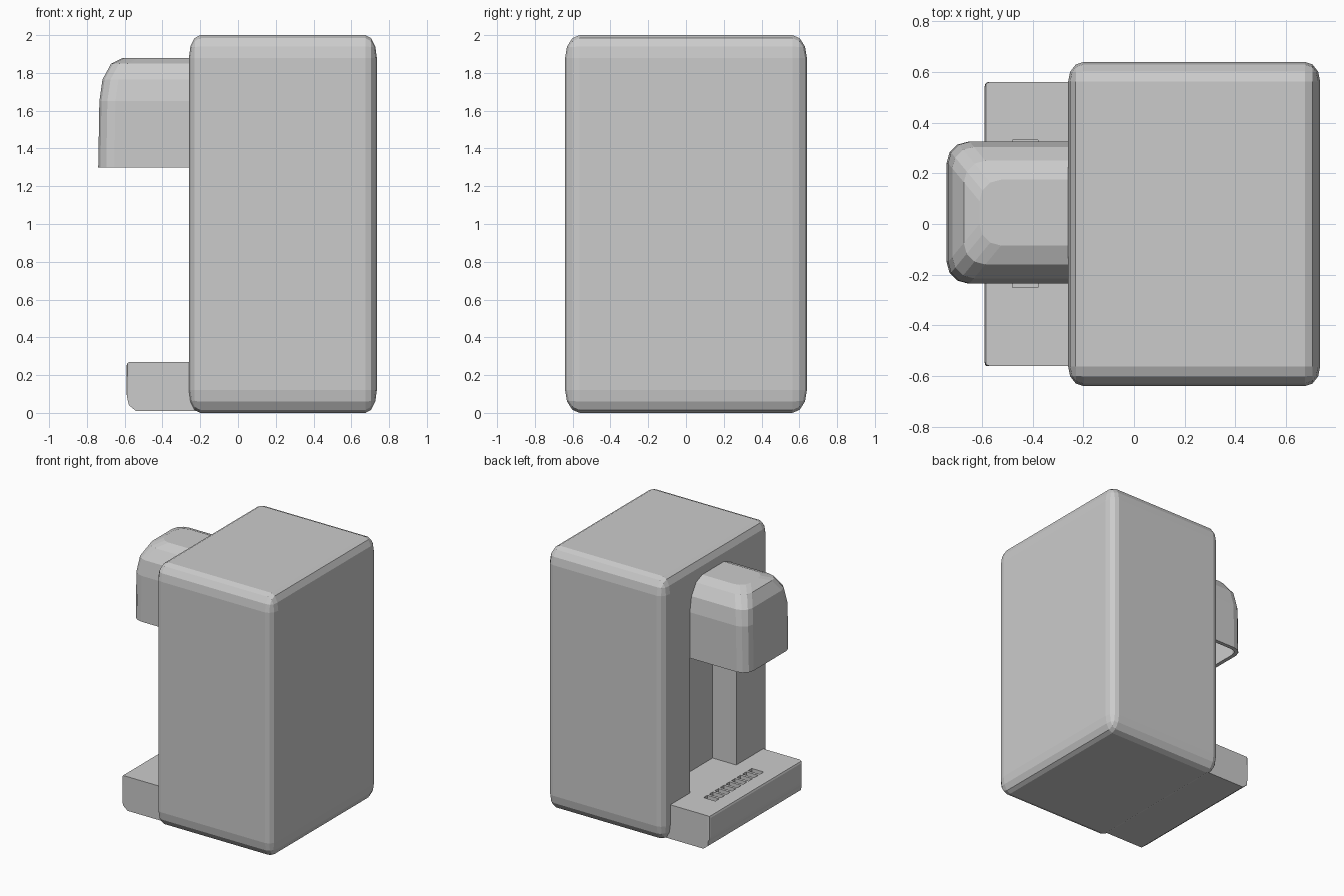
import bpy, bmesh
from math import sin, cos, pi
from mathutils import Vector

if "Cube" in bpy.data.objects:
    bpy.data.objects.remove(bpy.data.objects["Cube"])


def finish(name, bm):
    bmesh.ops.recalc_face_normals(bm, faces=bm.faces)
    me = bpy.data.meshes.new(name)
    bm.to_mesh(me)
    bm.free()
    ob = bpy.data.objects.new(name, me)
    bpy.context.collection.objects.link(ob)
    return ob


def add_box(bm, lo, hi, bevel=0, segments=3):
    """Box between two corners; bevel is a fraction of each dimension."""
    part = bmesh.new()
    bmesh.ops.create_cube(part, size=1)
    if bevel:
        bmesh.ops.bevel(part, geom=part.edges[:], offset=bevel, segments=segments,
                        profile=0.5, affect='EDGES')
    lo, hi = Vector(lo), Vector(hi)
    bmesh.ops.scale(part, vec=hi - lo, verts=part.verts)
    bmesh.ops.translate(part, vec=(lo + hi) / 2, verts=part.verts)
    me = bpy.data.meshes.new("temp")
    part.to_mesh(me)
    part.free()
    bm.from_mesh(me)
    bpy.data.meshes.remove(me)


def apply(ob, mod):
    bpy.context.view_layer.objects.active = ob
    bpy.ops.object.modifier_apply(modifier=mod.name)


def cut(ob, boxes):
    bm = bmesh.new()
    for lo, hi in boxes:
        add_box(bm, lo, hi)
    cutter = finish("cutter", bm)
    cutter.hide_render = True
    mod = ob.modifiers.new("cut", 'BOOLEAN')
    mod.operation = 'DIFFERENCE'
    mod.object = cutter
    apply(ob, mod)
    bpy.data.objects.remove(cutter)


Y0, Y1 = -0.235, 0.325   # width of the spout head and the recess below it

# Main body with a tall recess in its left face
bm = bmesh.new()
add_box(bm, (-0.26, -0.64, 0), (0.735, 0.64, 2), 0.06)
body = finish("body", bm)
cut(body, [((-0.4, Y0, 0.25), (-0.06, Y1, 1.3))])

# Drip tray: side profile extruded across, with grille slots
profile = [(0, 0.27), (-0.59, 0.27), (-0.59, 0.09), (-0.577, 0.04), (-0.54, 0.01), (0, 0.01)]
bm = bmesh.new()
face = bm.faces.new([bm.verts.new((x, -0.56, z)) for x, z in profile])
ext = bmesh.ops.extrude_face_region(bm, geom=[face])
bmesh.ops.translate(bm, vec=(0, 1.12, 0),
                    verts=[v for v in ext["geom"] if isinstance(v, bmesh.types.BMVert)])
bmesh.ops.recalc_face_normals(bm, faces=bm.faces)
rim = [e for e in bm.edges
       if all(v.co.x < -0.58 and v.co.z > 0.08 for v in e.verts)]
bmesh.ops.bevel(bm, geom=rim, offset=0.018, segments=2, profile=0.5, affect='EDGES')
tray = finish("drip_tray", bm)
slots = []
for i in range(9):
    y = 0.04 + (i - 4) * 0.067
    slots.append(((-0.48, y - 0.023, 0.235), (-0.38, y + 0.023, 0.4)))
cut(tray, slots)

# Spout head: rounded outline lofted up to a domed top, hollow underneath
def ring(bm, z, dx, dy):
    front, back, r = -0.74 + dx, -0.25, 0.085
    pts = [(back, Y0 + dy)]
    for side, start in ((Y0 + dy, -pi / 2), (Y1 - dy, -pi)):
        cy = side + r if side == Y0 + dy else side - r
        for k in range(4):
            a = start - k * pi / 6
            pts.append((front + r + r * cos(a), cy + r * sin(a)))
    pts.append((back, Y1 - dy))
    return [bm.verts.new((x, y, z)) for x, y in pts]


bm = bmesh.new()
rings = [ring(bm, 1.3, 0, 0)]
for k in range(4):
    a = k * pi / 6
    rings.append(ring(bm, 1.65 + 0.23 * sin(a),
                      0.006 + 0.124 * (1 - cos(a)), 0.15 * (1 - cos(a))))
for low, high in zip(rings, rings[1:]):
    for i in range(len(low) - 1):
        bm.faces.new((low[i], low[i + 1], high[i + 1], high[i]))
bm.faces.new(rings[-1])
head = finish("spout_head", bm)
# make sure the top faces up so the shell thickens inwards
if max(head.data.polygons, key=lambda p: p.center.z).normal.z < 0:
    head.data.flip_normals()
mod = head.modifiers.new("shell", 'SOLIDIFY')
mod.thickness = 0.03
mod.offset = -1
apply(head, mod)
